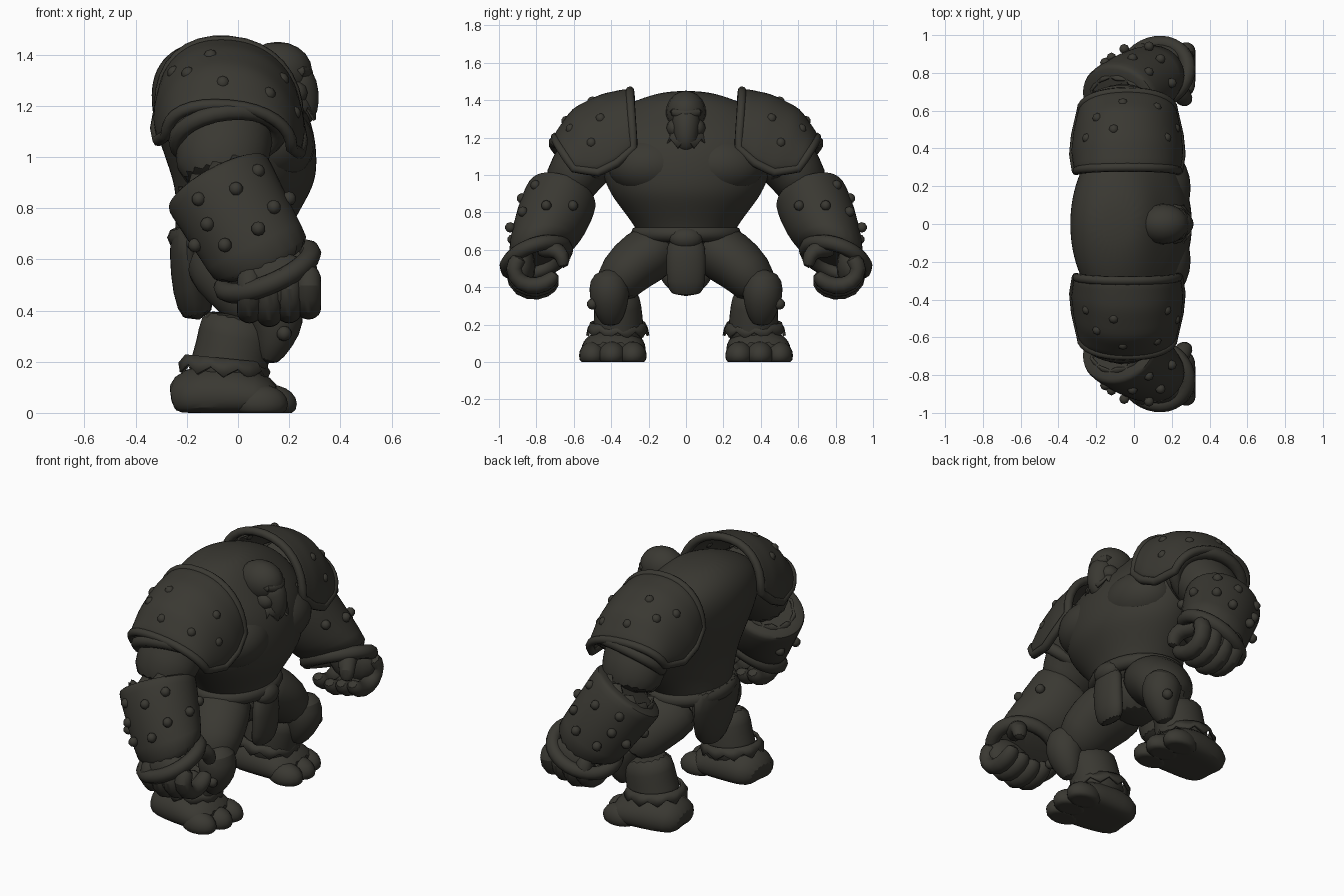
import bpy, bmesh, math
from mathutils import Vector

cube = bpy.data.objects.get("Cube")
if cube:
    bpy.data.objects.remove(cube, do_unlink=True)

mat = bpy.data.materials.new("dark_clay")
mat.use_nodes = True
COLOR = (0.042, 0.04, 0.032, 1)
mat.diffuse_color = COLOR
bsdf = mat.node_tree.nodes["Principled BSDF"]
bsdf.inputs["Base Color"].default_value = COLOR
bsdf.inputs["Roughness"].default_value = 0.9
X, Y, Z = Vector((1, 0, 0)), Vector((0, 1, 0)), Vector((0, 0, 1))


def add(name, data, both=False, subsurf=0, thick=0):
    """Link object data, with the mirrored twin if wanted."""
    ob = bpy.data.objects.new(name, data)
    bpy.context.collection.objects.link(ob)
    data.materials.append(mat)
    if thick:
        m = ob.modifiers.new("thickness", "SOLIDIFY")
        m.thickness, m.offset = thick, 0
    if subsurf:
        m = ob.modifiers.new("rounding", "SUBSURF")
        m.levels = m.render_levels = subsurf
    if both:
        m = ob.modifiers.new("twin", "MIRROR")
        m.use_axis = (False, True, False)
        m.use_mirror_merge = False
    return ob


def finish(name, bm, both, subsurf=0, thick=0):
    for v in bm.verts:
        v.co.z = max(v.co.z, 0)
    bmesh.ops.recalc_face_normals(bm, faces=bm.faces)
    me = bpy.data.meshes.new(name)
    bm.to_mesh(me)
    bm.free()
    me.shade_smooth()
    me.set_sharp_from_angle(angle=math.radians(50))
    return add(name, me, both, subsurf, thick)


def loft(name, rings, both=False, closed=True, caps=True, subsurf=1, thick=0):
    bm = bmesh.new()
    rows = [[bm.verts.new(p) for p in r] for r in rings]
    n = len(rows[0])
    for a, b in zip(rows, rows[1:]):
        for i in range(n if closed else n - 1):
            j = (i + 1) % n
            bm.faces.new((a[i], a[j], b[j], b[i]))
    if caps:
        bm.faces.new(rows[0])
        bm.faces.new(rows[-1])
    return finish(name, bm, both, subsurf, thick)


def frame(d, ref):
    u = (ref - d * ref.dot(d)).normalized()
    return u, d.cross(u)


def ring(c, d, ru, rv, n=16, ref=X):
    u, v = frame(d, ref)
    angles = [2 * math.pi * i / n for i in range(n)]
    return [c + u * ru * math.cos(a) + v * rv * math.sin(a) for a in angles]


def limb(name, stations, both=False, ref=X, subsurf=1, n=16):
    """Tube through (x, y, z, half width along ref, half width across)."""
    pts = [Vector(s[:3]) for s in stations]
    rings = []
    for i, s in enumerate(stations):
        d = (pts[min(i + 1, len(pts) - 1)] - pts[max(i - 1, 0)]).normalized()
        rings.append(ring(pts[i], d, s[3], s[4], n, ref))
    return loft(name, rings, both, subsurf=subsurf)


def ball(name, c, r, both=False, seg=16):
    bm = bmesh.new()
    bmesh.ops.create_uvsphere(bm, u_segments=seg, v_segments=seg * 2 // 3, radius=1)
    for v in bm.verts:
        v.co = Vector(c) + Vector(v.co[i] * r[i] for i in range(3))
    return finish(name, bm, both)


def ragged(name, c, d, ru, rv, length, flare=1.1, teeth=10, both=True):
    """Ring of pointed fur or cloth tips."""
    c, d = Vector(c), Vector(d).normalized()
    base = ring(c, d, ru, rv, teeth * 2)
    tips = [c + (p - c) * flare + d * length * (1 if i % 2 else 0.5)
            for i, p in enumerate(base)]
    return loft(name, [base, tips], both, caps=False, subsurf=0, thick=0.015)


def rim(name, pts, radius, both=True):
    cu = bpy.data.curves.new(name, "CURVE")
    cu.dimensions, cu.bevel_depth, cu.bevel_resolution = "3D", radius, 2
    sp = cu.splines.new("POLY")
    sp.points.add(len(pts) - 1)
    for p, q in zip(sp.points, pts):
        p.co = (*q, 1)
    sp.use_cyclic_u = sp.use_smooth = True
    return add(name, cu, both)


# Torso: stacked sections of height, centre, depth and width
profile = [(.6, -.03, .2, .2), (.68, -.03, .22, .25), (.76, -.01, .235, .3),
           (.86, .02, .265, .38), (.94, .025, .29, .43), (1.1, -.01, .315, .48),
           (1.22, -.045, .3, .49), (1.32, -.085, .25, .42), (1.4, -.095, .19, .28),
           (1.452, -.09, .1, .1)]
loft("torso", [ring(Vector((cx, 0, z)), Z, rx, ry, 24) for z, cx, rx, ry in profile], subsurf=2)
ball("chest_muscle", (.12, .19, 1.05), (.18, .23, .16), True, 24)
limb("neck", [(-.05, 0, 1.3, .13, .17), (.08, 0, 1.28, .11, .13), (.17, 0, 1.26, .09, .09)], ref=Z)

# Head
ball("skull", (.155, 0, 1.335), (.135, .108, .115))
limb("muzzle", [(.2, 0, 1.33, .085, .085), (.24, 0, 1.27, .08, .075),
                (.25, 0, 1.21, .07, .065), (.245, 0, 1.17, .065, .06),
                (.22, 0, 1.13, .04, .045)])
limb("brow", [(.23, -.09, 1.34, .025, .025), (.285, 0, 1.32, .03, .03),
              (.23, .09, 1.34, .025, .025)], ref=Z)
ball("cheek", (.215, .06, 1.25), (.06, .045, .05), True, 10)
limb("ear_spike", [(.17, .09, 1.24, .04, .03), (.17, .13, 1.22, .02, .015),
                   (.17, .15, 1.21, .003, .003)], True, ref=Z, n=8)
ragged("beard", (.17, 0, 1.23), (.2, 0, -1), .09, .1, .11, 1.3, 9, False)

# Belt and loincloths
rim("belt", ring(Vector((-.025, 0, .685)), Z, .21, .255, 32), .042, False)
ball("buckle", (.19, 0, .66), (.06, .09, .06))
limb("pelvis", [(-.03, 0, .67, .2, .24), (-.03, 0, .56, .19, .2), (-.03, 0, .44, .14, .1)])
limb("front_loincloth", [(.18, 0, .69, .05, .1), (.19, 0, .55, .055, .11),
                         (.18, 0, .43, .055, .105), (.16, 0, .35, .04, .09)])
limb("back_loincloth", [(-.205, 0, .75, .06, .22), (-.2, 0, .62, .07, .22),
                        (-.185, 0, .48, .075, .16), (-.15, 0, .36, .07, .09)])

# Legs
limb("thighs", [(-.05, .1, .64, .2, .15), (.01, .23, .56, .2, .16),
                (.07, .34, .47, .17, .14), (.1, .4, .36, .12, .11)], True)
limb("knee_pads", [(.12, .41, .48, .06, .06), (.14, .41, .44, .115, .11),
                   (.155, .41, .35, .11, .11), (.14, .405, .28, .08, .09),
                   (.11, .4, .19, .04, .05)], True)
ball("knee_stud", (.18, .5, .31), (.03, .03, .03), True, 8)
limb("shins", [(.01, .37, .39, .15, .115), (-.01, .365, .3, .15, .13),
               (-.03, .36, .2, .15, .135), (-.06, .365, .08, .17, .15)], True)
ragged("boot_cuffs", (-.05, .365, .21), (-.1, 0, -1), .15, .14, .07, 1.16)
limb("feet", [(-.262, .365, .04, .11, .07), (-.2, .37, .06, .155, .12),
              (-.06, .385, .07, .175, .135), (.07, .39, .06, .18, .11),
              (.16, .395, .04, .16, .07)], True, ref=Y)
for i, (x, y, r) in enumerate([(.12, .285, .075), (.125, .395, .075), (.09, .5, .072)]):
    ball(f"toe_{i + 1}", (x, y, .035), (.105, r, .075), True)

# Arms
arm_top, arm_end = Vector((-.08, .66, .9)), Vector((.115, .8, .555))
axis = (arm_end - arm_top).normalized()
rim_axis = Vector((.16, -.13, -.36)).normalized()
limb("upper_arms", [(-.04, .36, 1.22, .2, .19), (-.05, .5, 1.13, .2, .18),
                    (-.06, .585, 1.02, .19, .155), (-.07, .66, .88, .175, .14)], True)
sleeve_axis = Vector((.1, .5, -.6)).normalized()
rim("sleeve_bands", ring(Vector((-.04, .585, 1.08)), sleeve_axis, .2, .15, 24), .035)

# Gauntlets: sections by distance along the forearm, tilting towards the rim
widths = [(-.03, .19, .165), (.0, .225, .19), (.06, .225, .2), (.4, .215, .2),
          (.75, .205, .18), (.98, .21, .175)]
loft("gauntlets", [ring(arm_top.lerp(arm_end, t), axis.lerp(rim_axis, max(t, 0) ** 3).normalized(),
                        a, b, 20) for t, a, b in widths], True)
rim("gauntlet_rims", ring(arm_end, rim_axis, .185, .165, 32), .04)
ragged("gauntlet_linings", arm_top + axis * .03, -axis, .17, .14, .07, .9)


def gauntlet_point(t, angle):
    u, v = frame(axis, X)
    return arm_top.lerp(arm_end, t) + u * .215 * math.cos(angle) - v * .192 * math.sin(angle)


# Shoulder pads: arched shells, each section by its top, foot and half depth
sections = [((.3, 1.45), (.28, 1.17), .27), ((.45, 1.42), (.37, 1.09), .285),
            ((.6, 1.345), (.47, 1.04), .275), ((.7, 1.2), (.6, 1.06), .245)]


def pad_point(t, angle):
    f = min(max(t, 0), .999) * (len(sections) - 1)
    i, f = int(f), f % 1
    (p, q, r), (p2, q2, r2) = sections[i], sections[i + 1]
    top, foot = Vector(p).lerp(Vector(p2), f), Vector(q).lerp(Vector(q2), f)
    s, c = math.sin(angle), math.cos(angle)
    y, z = foot.lerp(top, max(s, 0) ** .9)
    return Vector((-.035 - (r + (r2 - r) * f) * math.copysign(abs(c) ** .9, c), y, z + .025 * c))


arc = [math.pi * i / 16 for i in range(17)]
steps = [i / 9 for i in range(10)]
loft("shoulder_pads", [[pad_point(t, a) for a in arc] for t in steps],
     True, closed=False, caps=False, subsurf=1, thick=.03)
edge = ([pad_point(0, a) for a in arc] + [pad_point(t, math.pi) for t in steps[1:-1]]
        + [pad_point(1, a) for a in reversed(arc)] + [pad_point(t, 0) for t in steps[-2:0:-1]])
rim("shoulder_pad_rims", edge, .024)
ragged("pad_linings", (-.035, .37, 1.24), (0, -1, .2), .24, .18, .09, 1, 12)

# Studs on the pads and gauntlets
spots = [pad_point(t, a) for t, a in
         [(.45, 1.35), (.62, 1), (.8, 1.5), (.78, 2.15), (.4, .75), (.4, 2.35), (.6, 2.7)]]
spots += [gauntlet_point(t, a) for t, a in
          [(.2, .9), (.2, 2.2), (.3, 1.5), (.45, 2.3), (.6, 1), (.75, 1.5),
           (.72, 2.2), (.5, .3), (.5, 2.9), (.35, -.4), (.35, -2.6)]]
for i, p in enumerate(spots):
    ball(f"stud_{i + 1}", p, (.028,) * 3, True, 8)

# Hands: palm, four curled fingers and a thumb
ball("palms", (.15, .88, .51), (.15, .075, .12), True)
for i in range(4):
    x, r = .045 + .077 * i, .052
    lift = .015 * abs(i - 1)
    limb(f"finger_{i + 1}", [(x, .88, .57, r, r), (x, .935, .47 + lift, r, r),
                             (x, .89, .385 + lift, r, r), (x, .79, .37 + lift, r, r),
                             (x, .715, .41 + lift, r, r * .9),
                             (x, .695, .45 + lift, r * .6, r * .5)], True, n=10)
limb("thumbs", [(.2, .8, .61, .06, .06), (.24, .7, .61, .055, .055),
                (.27, .655, .565, .05, .045), (.27, .655, .5, .035, .03)], True, n=10)
